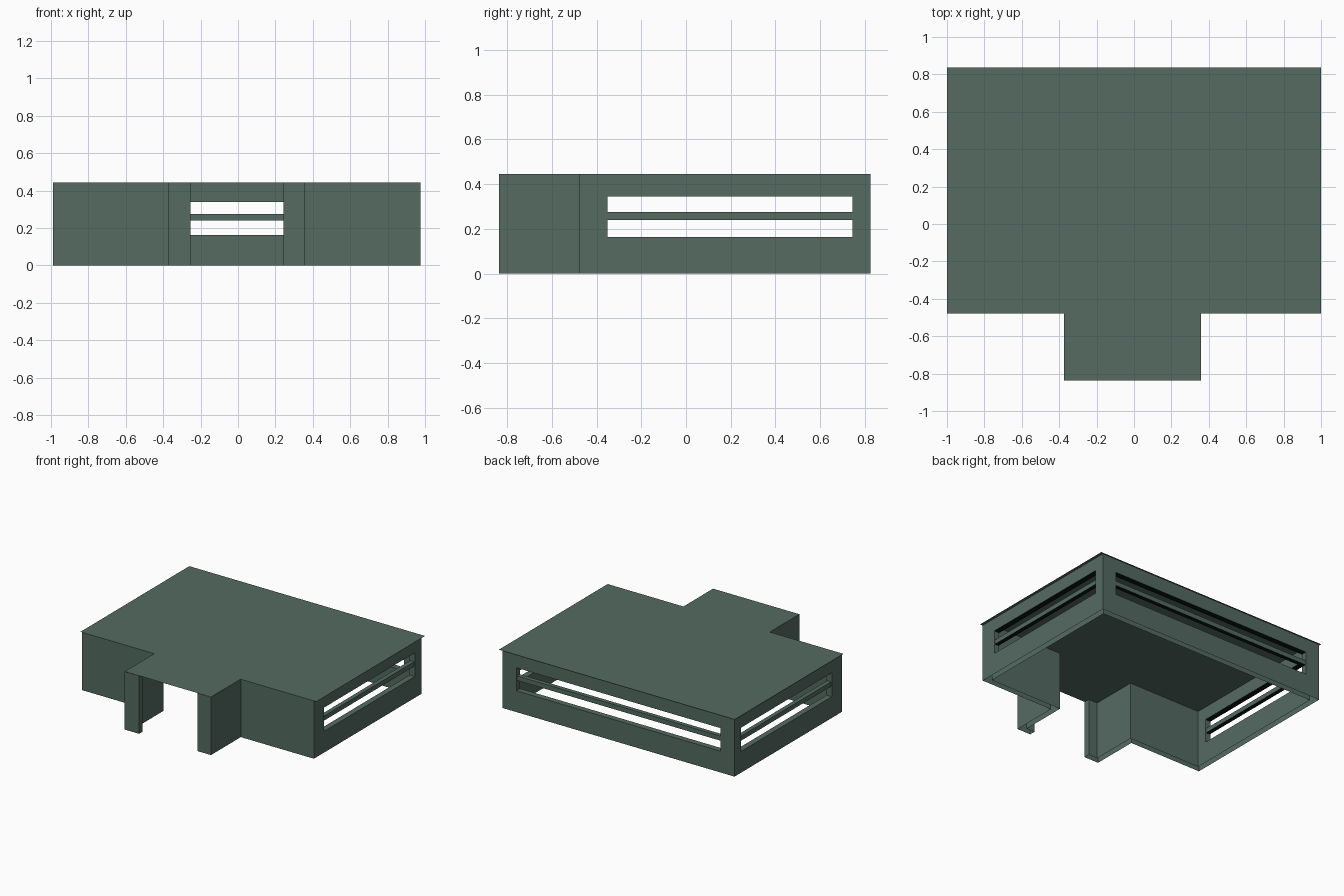
import bpy, bmesh
from mathutils import Vector

if "Cube" in bpy.data.objects:
    bpy.data.objects.remove(bpy.data.objects["Cube"])

H = 0.445          # wall height
T = 0.045          # wall thickness
SILL, HEAD = 0.163, 0.345
XL, XR, YF, YB = -0.99, 0.977, -0.476, 0.826   # main block
PL, PR, PF = -0.375, 0.357, -0.837             # entrance porch
DL, DR = -0.253, 0.242                         # door opening


def material(name, rgb):
    m = bpy.data.materials.new(name)
    m.diffuse_color = (*rgb, 1)
    m.use_nodes = True
    m.node_tree.nodes["Principled BSDF"].inputs["Base Color"].default_value = m.diffuse_color
    return m


green = material("dark grey green", (0.089, 0.145, 0.121))
black = material("near black", (0.003, 0.008, 0.007))


def finish(name, bm):
    me = bpy.data.meshes.new(name)
    bm.to_mesh(me)
    bm.free()
    me.materials.append(green)
    me.materials.append(black)
    ob = bpy.data.objects.new(name, me)
    bpy.context.collection.objects.link(ob)
    return ob


def prism(name, pts, z0, z1):
    bm = bmesh.new()
    face = bm.faces.new([bm.verts.new((x, y, z0)) for x, y in pts])
    ext = bmesh.ops.extrude_face_region(bm, geom=[face])
    up = [g for g in ext["geom"] if isinstance(g, bmesh.types.BMVert)]
    bmesh.ops.translate(bm, verts=up, vec=(0, 0, z1 - z0))
    bmesh.ops.recalc_face_normals(bm, faces=bm.faces)
    return finish(name, bm)


def box(name, x0, x1, y0, y1, z0, z1):
    return prism(name, [(x0, y0), (x1, y0), (x1, y1), (x0, y1)], z0, z1)


def inset_path(pts, t):
    """Offset an open counter-clockwise right-angled path inwards."""
    vs = [Vector(p) for p in pts]
    normals = []
    for a, b in zip(vs, vs[1:]):
        d = (b - a).normalized()
        normals.append(Vector((-d.y, d.x)))
    out = [vs[0] + normals[0] * t]
    for i in range(1, len(vs) - 1):
        out.append(vs[i] + (normals[i - 1] + normals[i]) * t)
    out.append(vs[-1] + normals[-1] * t)
    return [tuple(v) for v in out]


def blacken_undersides(ob):
    for p in ob.data.polygons:
        p.material_index = 1 if p.normal.z < -0.9 else 0


# Walls: one continuous band from one door jamb round to the other
path = [(DR, PF), (PR, PF), (PR, YF), (XR, YF), (XR, YB),
        (XL, YB), (XL, YF), (PL, YF), (PL, PF), (DL, PF)]
walls = prism("walls", path + inset_path(path, T)[::-1], 0, H - 0.0003)

# Window openings in the right, left and back walls
WY0, WY1 = -0.351, 0.745
WX0, WX1 = -0.872, 0.859
windows = {
    "right": (XR - T, XR, WY0, WY1, HEAD),
    "left": (XL, XL + T, WY0, WY1, HEAD),
    "back": (WX0, WX1, YB - T, YB, HEAD - 0.005),
}
for side, (x0, x1, y0, y1, head) in windows.items():
    across = side == "back"
    ex, ey = (0, 0.05) if across else (0.05, 0)
    cutter = box("window_cutter", x0 - ex, x1 + ex, y0 - ey, y1 + ey, SILL, head)
    mod = walls.modifiers.new("window", "BOOLEAN")
    mod.operation = "DIFFERENCE"
    mod.solver = "EXACT"
    mod.object = cutter
    bpy.context.view_layer.objects.active = walls
    bpy.ops.object.modifier_apply(modifier=mod.name)
    bpy.data.objects.remove(cutter)
    # Horizontal bar, slightly recessed in the opening
    r = 0.006
    rx, ry = (0, r) if across else (r, 0)
    bar = box(side + "_window_bar", x0 + rx, x1 - rx, y0 + ry, y1 - ry, 0.240, 0.275)
    blacken_undersides(bar)

# Walls are hollow: open them at the bottom and under the roof
bm = bmesh.new()
bm.from_mesh(walls.data)
caps = [f for f in bm.faces if abs(f.normal.z) > 0.9
        and not 0.01 < f.calc_center_median().z < H - 0.01]
bmesh.ops.delete(bm, geom=caps, context="FACES")
bm.to_mesh(walls.data)
bm.free()
blacken_undersides(walls)

# Roof: a single sheet overhanging the sides and back
bm = bmesh.new()
bm.faces.new([bm.verts.new((x, y, H)) for x, y in
              [(PL, PF), (PR, PF), (PR, YF - 0.003), (1, YF - 0.003), (1, 0.838),
               (-1, 0.838), (-1, YF - 0.003), (PL, YF - 0.003)]])
finish("roof", bm)
